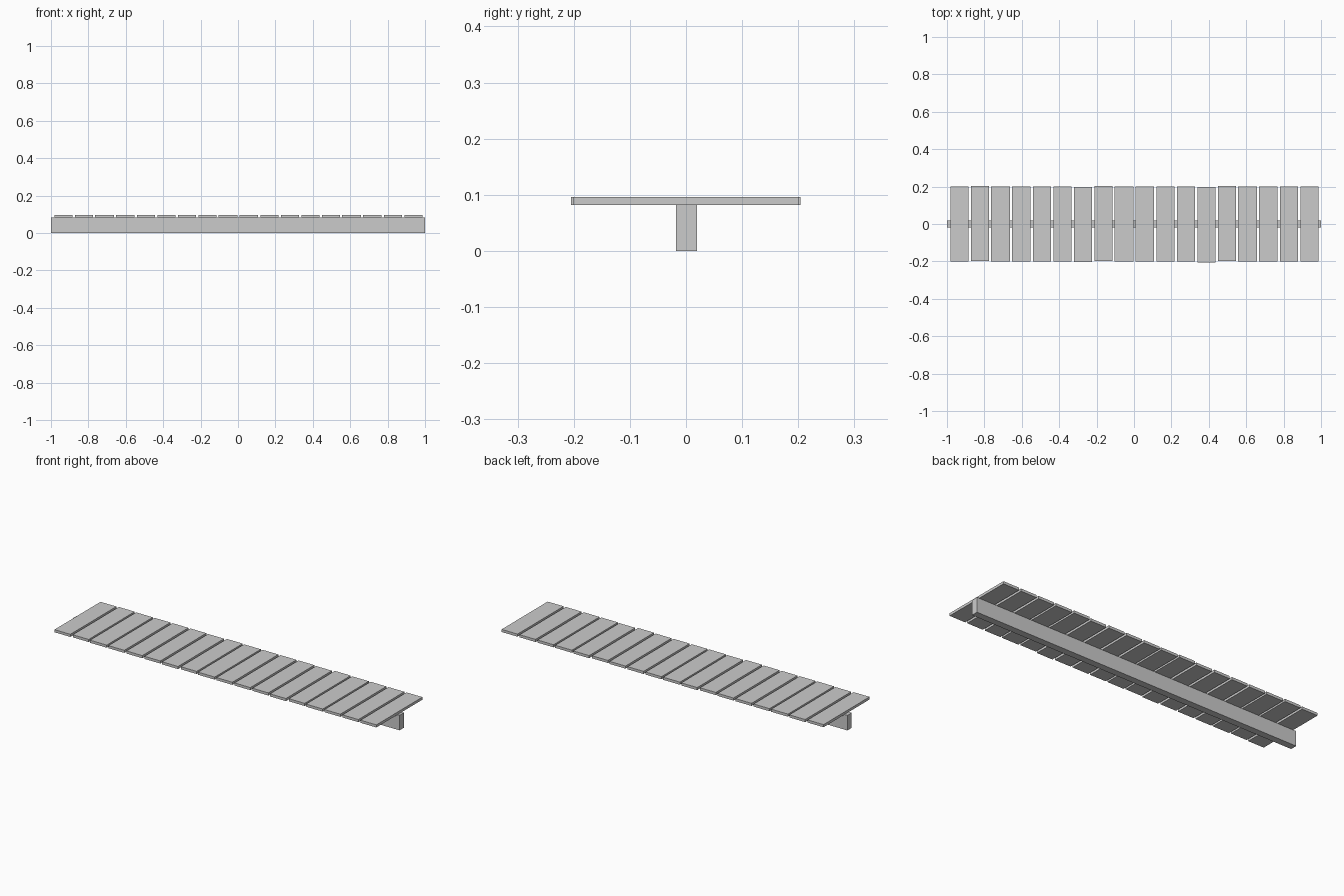
import bpy

if "Cube" in bpy.data.objects:
    bpy.data.objects.remove(bpy.data.objects["Cube"])

def box(name, x0, x1, y0, y1, z0, z1):
    bpy.ops.mesh.primitive_cube_add(size=1, location=((x0+x1)/2, (y0+y1)/2, (z0+z1)/2))
    o = bpy.context.object
    o.name = name
    o.scale = (x1-x0, y1-y0, z1-z0)
    return o

# Central supporting beam
box("support_beam", -1.0, 1.0, -0.018, 0.0195, 0.0, 0.083)

# Row of walkway planks, some nudged slightly sideways
COUNT, FIRST, LAST, WIDTH = 18, -0.933, 0.938, 0.097
nudge = {1: 0.003, 6: -0.003, 7: 0.003, 12: -0.004, 13: 0.003}
for i in range(COUNT):
    x = FIRST + (LAST - FIRST) * i / (COUNT - 1)
    w = WIDTH + (0.005 if i in (2, 8, 14) else 0)
    dy = nudge.get(i, 0)
    box(f"plank_{i+1}", x - w/2, x + w/2, dy - 0.201, dy + 0.201, 0.082, 0.0965)
